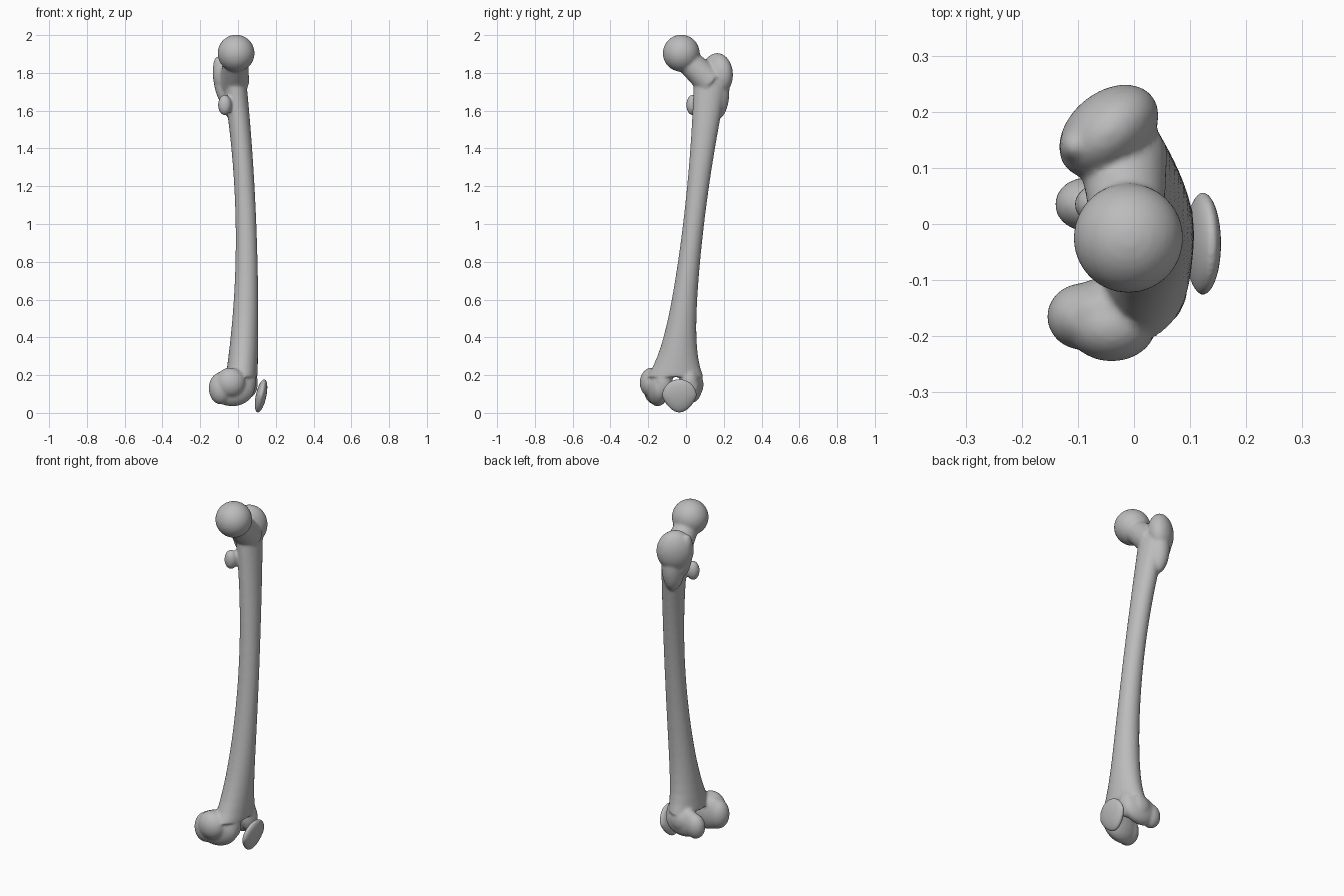
import bpy, bmesh, math
from mathutils import Vector, Matrix

cube = bpy.data.objects.get("Cube")
if cube:
    bpy.data.objects.remove(cube)

grey = (.5, .5, .5, 1)
bone = bpy.data.materials.new("bone_grey")
bone.use_nodes = True
bone.diffuse_color = grey
bone.node_tree.nodes["Principled BSDF"].inputs["Base Color"].default_value = grey


def blob(bm, centre, radii, turn=0, tilt=0):
    """Ellipsoid turned about z and tilted about y, in degrees."""
    matrix = (Matrix.Translation(centre)
              @ Matrix.Rotation(math.radians(turn), 4, 'Z')
              @ Matrix.Rotation(math.radians(tilt), 4, 'Y')
              @ Matrix.Diagonal((*radii, 1)))
    made = bmesh.ops.create_uvsphere(bm, u_segments=32, v_segments=20, radius=1, matrix=matrix)
    return made["verts"]


def rod(bm, start, end, start_radius, end_radius):
    """Tapered rod between two points."""
    start, end = Vector(start), Vector(end)
    along = end - start
    matrix = (Matrix.Translation((start + end) / 2)
              @ along.to_track_quat('Z', 'Y').to_matrix().to_4x4())
    bmesh.ops.create_cone(bm, cap_ends=True, segments=24, radius1=start_radius,
                          radius2=end_radius, depth=along.length, matrix=matrix)


def shaft_point(z, angle):
    """Point on the shaft: it leans back, bows to the left and flares at both ends."""
    centre_x = .045 - .07 * (z - .8) ** 2
    centre_y = .04 + .12 * (z - 1)
    half_x = .054 + .03 * (z - 1.2) ** 2
    half_y = .056 + .06 * (z - 1) ** 2 + .05 * math.exp(8 * (.2 - z))
    return (centre_x + half_x * math.cos(angle), centre_y + half_y * math.sin(angle), z)


def shaft(bm, bottom, top, levels, sides):
    rings = []
    for level in range(levels + 1):
        z = bottom + (top - bottom) * level / levels
        rings.append([bm.verts.new(shaft_point(z, math.tau * side / sides))
                      for side in range(sides)])
    for low, high in zip(rings, rings[1:]):
        for side in range(sides):
            after = (side + 1) % sides
            bm.faces.new((low[side], low[after], high[after], high[side]))
    bm.faces.new(reversed(rings[0]))
    bm.faces.new(rings[-1])


def finish(name, bm, voxel, steps):
    """Fuse the overlapping volumes into one softened skin."""
    mesh = bpy.data.meshes.new(name)
    bm.to_mesh(mesh)
    bm.free()
    mesh.materials.append(bone)
    part = bpy.data.objects.new(name, mesh)
    bpy.context.collection.objects.link(part)
    remesh = part.modifiers.new("fuse", 'REMESH')
    remesh.mode = 'VOXEL'
    remesh.voxel_size = voxel
    remesh.use_smooth_shade = True
    smooth = part.modifiers.new("soften", 'SMOOTH')
    smooth.factor = .5
    smooth.iterations = steps


# Thigh bone shaft
femur = bmesh.new()
shaft(femur, bottom=.19, top=1.8, levels=30, sides=24)

# Ball head and neck
blob(femur, (-.01, -.025, 1.904), (.098, .098, .098))
rod(femur, (-.01, -.02, 1.89), (-.02, .13, 1.75), .062, .08)

# Large upper bump, its outer lip and rear slope, and the small bump
blob(femur, (-.045, .165, 1.79), (.1, .07, .115), turn=40)
blob(femur, (-.09, .14, 1.76), (.04, .045, .13), tilt=-8)
blob(femur, (-.03, .16, 1.7), (.06, .07, .15))
blob(femur, (-.07, .035, 1.63), (.036, .034, .055))

# Inner knuckle: roller, rear bulge and side swelling
blob(femur, (-.03, -.15, .135), (.12, .06, .1), turn=8)
blob(femur, (-.09, -.165, .13), (.065, .06, .085))
blob(femur, (-.04, -.18, .16), (.08, .065, .08))

# Outer knuckle: roller, rear bulge and side swelling
blob(femur, (-.01, .035, .14), (.11, .05, .085))
blob(femur, (-.085, .035, .13), (.056, .048, .07))
blob(femur, (0, .055, .15), (.06, .038, .06))

# Lips either side of the kneecap groove
blob(femur, (.06, .015, .16), (.045, .05, .08))
blob(femur, (.045, -.12, .16), (.05, .05, .08))
finish("thigh_bone", femur, voxel=.008, steps=5)

# Kneecap: tilted shield narrowing to a point below
kneecap = bmesh.new()
middle = Vector((.122, -.035, .09))
for vert in blob(kneecap, middle, (.028, .092, .09), tilt=12):
    drop = max(0, middle.z - vert.co.z)
    vert.co.y = middle.y + (vert.co.y - middle.y) * (1 - 3 * drop)
finish("kneecap", kneecap, voxel=.005, steps=3)
